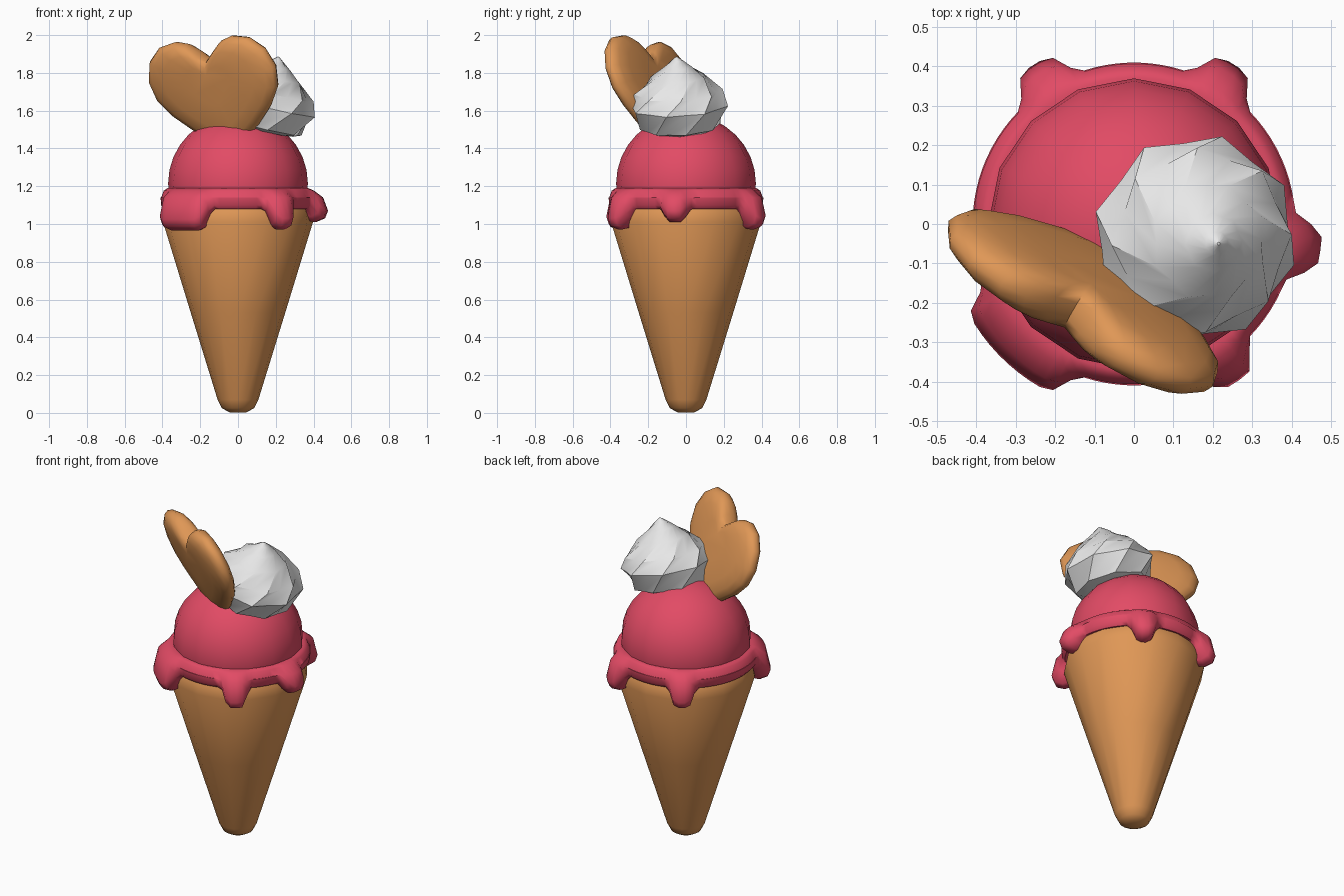
import bpy, math
from mathutils import Vector, Quaternion

if "Cube" in bpy.data.objects:
    bpy.data.objects.remove(bpy.data.objects["Cube"])

def material(name, rgb):
    m = bpy.data.materials.new(name)
    m.diffuse_color = (*rgb, 1)
    m.use_nodes = True
    m.node_tree.nodes["Principled BSDF"].inputs["Base Color"].default_value = m.diffuse_color
    return m

WAFER = material("wafer", (0.74, 0.31, 0.093))
PINK = material("strawberry", (0.76, 0.07, 0.13))
WHITE = material("cream", (0.8, 0.8, 0.8))

def skin(name, rings, mat, angle, loop=False):
    """Join closed rings of equal length; cap the ends, or loop last to first."""
    n, m = len(rings[0]), len(rings)
    verts = [p for r in rings for p in r]
    faces = []
    for k in range(m if loop else m - 1):
        k2 = (k + 1) % m
        for i in range(n):
            j = (i + 1) % n
            faces.append((k*n + i, k*n + j, k2*n + j, k2*n + i))
    if not loop:
        faces.append(tuple(reversed(range(n))))
        faces.append(tuple(range((m - 1)*n, m*n)))
    me = bpy.data.meshes.new(name)
    me.from_pydata(verts, [], faces)
    me.materials.append(mat)
    ob = bpy.data.objects.new(name, me)
    bpy.context.collection.objects.link(ob)
    bpy.ops.object.select_all(action='DESELECT')
    ob.select_set(True)
    bpy.context.view_layer.objects.active = ob
    bpy.ops.object.mode_set(mode='EDIT')
    bpy.ops.mesh.select_all(action='SELECT')
    bpy.ops.mesh.remove_doubles(threshold=0.0005)
    bpy.ops.mesh.normals_make_consistent(inside=False)
    bpy.ops.object.mode_set(mode='OBJECT')
    bpy.ops.object.shade_smooth_by_angle(angle=math.radians(angle))
    return ob

def circle(r, z, n=16):
    return [(r*math.cos(2*math.pi*i/n), r*math.sin(2*math.pi*i/n), z) for i in range(n)]

# Cone with a rounded tip
skin("cone", [circle(r, z) for r, z in
              [(0.045, 0.003), (0.085, 0.025), (0.108, 0.07), (0.25, 0.53),
               (0.397, 1.01), (0.385, 1.07), (0.36, 1.12)]], WAFER, 60)

# Scoop
skin("scoop", [circle(0.37*math.cos(a), 1.215 + 0.365*math.sin(a))
               for a in [math.radians(-22.5 + 11.25*k) for k in range(11)]], PINK, 60)

# Melted rim: ring whose lower edge drops at each drip (angle, half width, lowest z)
DRIPS = [(58, 7, 0.97), (122, 7, 0.97), (-134, 19, 0.965), (-57, 7, 0.97), (-8, 7, 1.01)]

def rim_section(deg):
    d, low = 0, 1.08
    for a, hw, z in DRIPS:
        off = abs((deg - a + 180) % 360 - 180)
        t = min(1, max(0, (hw + 6 - off)/9))
        t = t*t*(3 - 2*t)
        if t > d:
            d, low = t, 1.08 + (z - 1.08)*t
    return [(0.33, 1.18), (0.372, 1.19), (0.393 + 0.01*d, 1.177), (0.407 + 0.045*d, 1.14),
            (0.41 + 0.068*d, low + 0.06), (0.407 + 0.055*d, low + 0.02),
            (0.39 + 0.025*d, low), (0.34, low + 0.015)]

rings = []
for deg in range(0, 360, 4):
    a = math.radians(deg)
    rings.append([(r*math.cos(a), r*math.sin(a), z) for r, z in rim_section(deg)])
skin("melted_rim", rings, PINK, 60, loop=True)

# Whipped cream: twisted star profile along a leaning axis
base, tip = Vector((0.125, -0.03, 1.50)), Vector((0.215, -0.05, 1.885))
axis = tip - base
lean = Vector((0, 0, 1)).rotation_difference(axis)
rings = []
for h, r, twist in [(0, 0.17, 0), (0.04, 0.215, 8), (0.33, 0.268, 30), (0.52, 0.235, 48),
                    (0.72, 0.15, 70), (0.86, 0.075, 92), (0.95, 0.03, 110), (1, 0.004, 120)]:
    ring = []
    for i in range(16):
        a = math.radians(twist) + 2*math.pi*i/16
        q = r*(1 if i % 2 == 0 else 0.91)
        ring.append(base + lean @ Vector((q*math.cos(a), q*math.sin(a), h*axis.length)))
    rings.append(ring)
skin("whipped_cream", rings, WHITE, 32)

# Heart biscuit: half outline mirrored, pillowed on both faces
half = [(0.05, 0.145), (0.11, 0.195), (0.18, 0.215), (0.28, 0.195), (0.36, 0.125), (0.398, 0.02),
        (0.378, -0.09), (0.305, -0.19), (0.20, -0.285), (0.09, -0.37)]
outline = [(0, 0.1)] + half + [(0, -0.41)] + [(-x, y) for x, y in reversed(half)]
u = Vector((0.866, -0.5, 0))
n = Vector((-0.5, -0.866, 0))
t = math.radians(20)
v = Vector((0, 0, math.cos(t))) + n*math.sin(t)
w = u.cross(v)
roll = Quaternion(w, math.radians(6))
u, v = roll @ u, roll @ v
centre = Vector((-0.13, -0.197, 1.778))
layers = [(0.35, 0.066), (0.7, 0.06), (0.88, 0.045), (0.97, 0.025), (1, 0)]
layers += [(s, -d) for s, d in reversed(layers[:-1])]
skin("heart_biscuit", [[centre + u*(x*s) + v*(y*s) + w*d for x, y in outline]
                       for s, d in layers], WAFER, 60)
